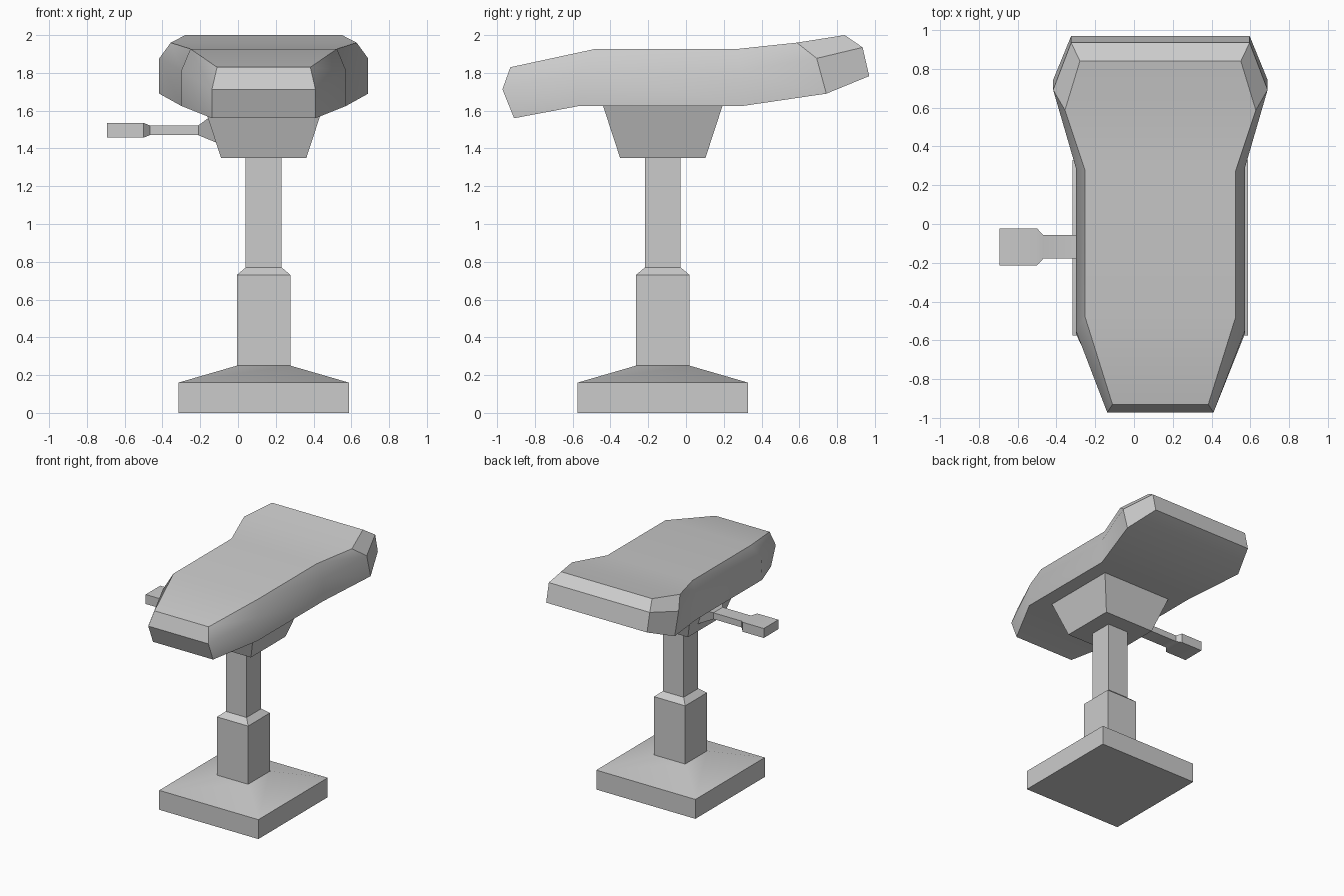
import bpy, bmesh, math

if "Cube" in bpy.data.objects:
    bpy.data.objects.remove(bpy.data.objects["Cube"])

CX, CY = 0.136, -0.123  # axis of the stand


def loft(name, rings, cap_end=True):
    """Skin a list of equal-length vertex rings with quads and strip caps."""
    bm = bmesh.new()
    vs = [[bm.verts.new(p) for p in ring] for ring in rings]
    n = len(vs[0])
    for a, b in zip(vs, vs[1:]):
        for i in range(n):
            j = (i + 1) % n
            bm.faces.new((a[i], a[j], b[j], b[i]))
    for ring in ([vs[0], vs[-1]] if cap_end else [vs[0]]):
        for i in range(n // 2 - 1):
            bm.faces.new((ring[i], ring[i + 1], ring[n - 2 - i], ring[n - 1 - i]))
    bmesh.ops.recalc_face_normals(bm, faces=bm.faces)
    mesh = bpy.data.meshes.new(name)
    bm.to_mesh(mesh)
    bm.free()
    ob = bpy.data.objects.new(name, mesh)
    bpy.context.collection.objects.link(ob)
    bpy.ops.object.select_all(action='DESELECT')
    ob.select_set(True)
    bpy.context.view_layer.objects.active = ob
    bpy.ops.object.shade_smooth_by_angle(angle=math.radians(30))
    return ob


def square(z, h):
    return [(CX - h, CY - h, z), (CX + h, CY - h, z),
            (CX + h, CY + h, z), (CX - h, CY + h, z)]


# Stand: floor plate, sleeve, post and flared head under the seat
loft("stand", [square(z, h) for z, h in [
    (0, 0.452), (0.16, 0.452), (0.25, 0.142), (0.73, 0.142),
    (0.77, 0.095), (1.35, 0.095), (1.35, 0.226), (1.625, 0.316)]], cap_end=False)

# Seat cushion: stations front to back, each (y, z, half width) at bottom, middle, top
stations = [
    [(-0.91, 1.56, 0.274), (-0.972, 1.713, 0.274), (-0.93, 1.83, 0.247)],
    [(-0.565, 1.625, 0.436), (-0.55, 1.812, 0.436), (-0.48, 1.927, 0.388)],
    [(0.30, 1.625, 0.436), (0.29, 1.812, 0.436), (0.275, 1.927, 0.388)],
    [(0.743, 1.69, 0.553), (0.692, 1.877, 0.553), (0.587, 1.96, 0.492)],
    [(0.97, 1.783, 0.46), (0.935, 1.935, 0.46), (0.84, 2.0, 0.415)],
]
loft("seat", [[(CX - w, y, z) for y, z, w in s] +
              [(CX + w, y, z) for y, z, w in reversed(s)] for s in stations])

# Height lever: (x at top, x at bottom, half depth, half height)
LY, LZ = -0.118, 1.496
loft("height_lever", [
    [(xb, LY - d, LZ - h), (xt, LY - d, LZ + h),
     (xt, LY + d, LZ + h), (xb, LY + d, LZ - h)] for xt, xb, d, h in [
        (-0.693, -0.693, 0.095, 0.039), (-0.5, -0.5, 0.095, 0.039),
        (-0.467, -0.467, 0.06, 0.026), (-0.21, -0.21, 0.06, 0.026),
        (-0.157, -0.115, 0.13, 0.065)]], cap_end=False)
